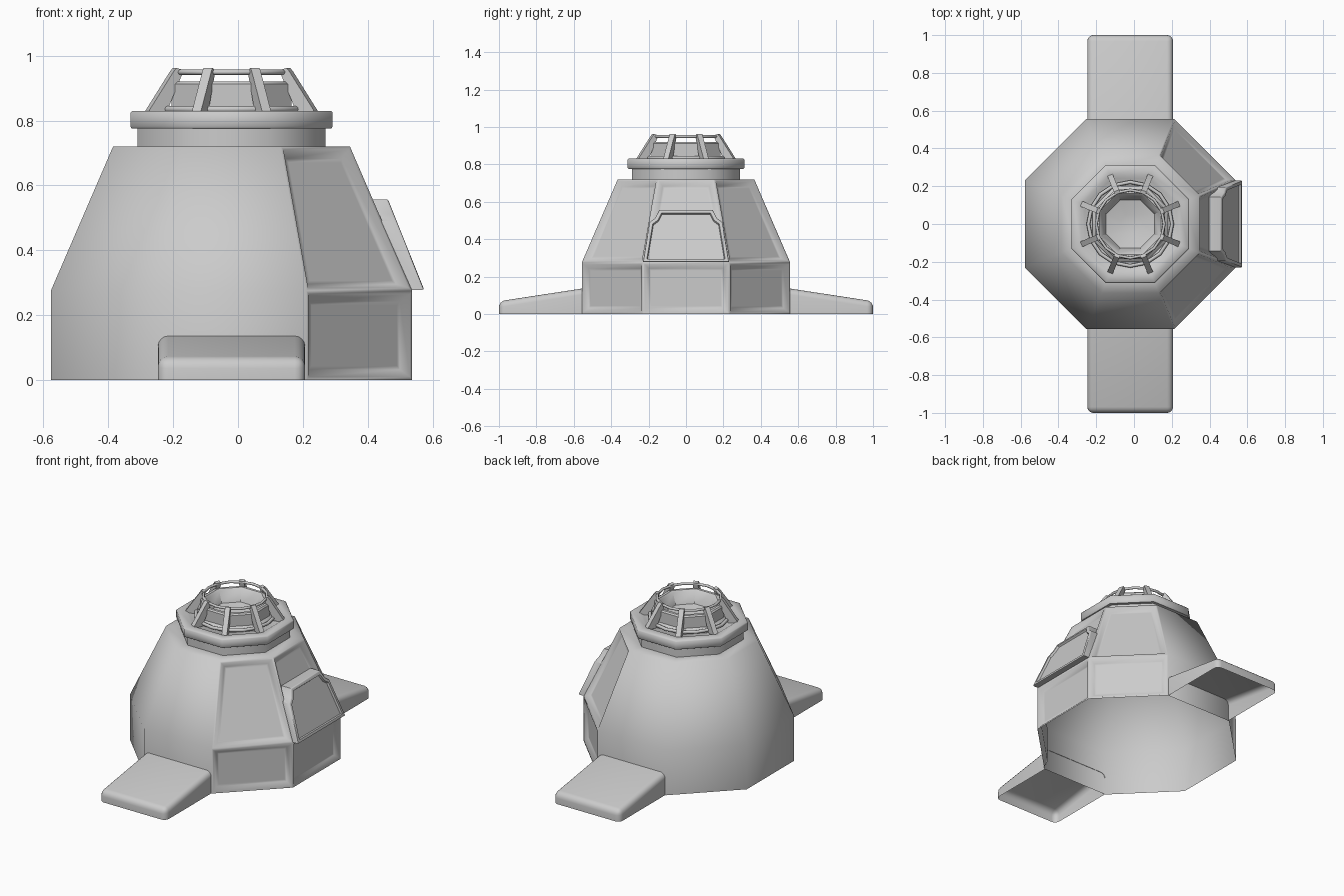
import bpy, bmesh, math
from mathutils import Vector

if "Cube" in bpy.data.objects:
    bpy.data.objects.remove(bpy.data.objects["Cube"])

grey = bpy.data.materials.new("light_grey")
grey.use_nodes = True
colour = (0.6, 0.6, 0.6, 1)
grey.diffuse_color = colour
grey.node_tree.nodes["Principled BSDF"].inputs["Base Color"].default_value = colour

CX = -0.02                      # axis of the tower
STEP = math.pi / 4


def finish(name, bm, angle=50):
    mesh = bpy.data.meshes.new(name)
    bm.to_mesh(mesh)
    bm.free()
    mesh.materials.append(grey)
    ob = bpy.data.objects.new(name, mesh)
    bpy.context.collection.objects.link(ob)
    bpy.ops.object.select_all(action='DESELECT')
    ob.select_set(True)
    bpy.context.view_layer.objects.active = ob
    bpy.ops.object.shade_smooth_by_angle(angle=math.radians(angle))


def octagon_shell(profile, cap=False):
    """Octagonal shell from (apothem, height) pairs, listed from the outside inwards."""
    bm = bmesh.new()
    rings = []
    for apothem, z in profile:
        r = apothem / math.cos(STEP / 2)
        rings.append([bm.verts.new((CX + r * math.cos((i + .5) * STEP),
                                    r * math.sin((i + .5) * STEP), z)) for i in range(8)])
    for a, b in zip(rings, rings[1:]):
        for i in range(8):
            j = (i + 1) % 8
            bm.faces.new((a[i], a[j], b[j], b[i]))
    if cap:
        bm.faces.new(rings[-1])
    bm.normal_update()
    return bm


def prism(outline, offset):
    """Extrude a planar outline of points by an offset; returns bmesh and far face."""
    bm = bmesh.new()
    face = bm.faces.new([bm.verts.new(p) for p in outline])
    ext = bmesh.ops.extrude_face_region(bm, geom=[face], use_keep_orig=True)["geom"]
    bmesh.ops.translate(bm, verts=[g for g in ext if isinstance(g, bmesh.types.BMVert)],
                        vec=offset)
    far = [g for g in ext if isinstance(g, bmesh.types.BMFace)][0]
    bmesh.ops.recalc_face_normals(bm, faces=bm.faces)
    return bm, far


# Hull shell, open underneath, with recessed panels on the three sides facing +x
bm = octagon_shell([(.557, 0), (.557, .275), (.365, .72), (.29, .72)])
panels = [f for f in bm.faces if f.normal.x > .3]
for width, depth in [(.01, 0), (.022, -.022), (.012, 0)]:
    bmesh.ops.inset_individual(bm, faces=panels, thickness=width, depth=depth,
                               use_even_offset=True)
finish("hull", bm, 70)

# Neck and rim
finish("neck", octagon_shell([(.29, .72), (.29, .776)]))
finish("rim", octagon_shell([(.29, .776), (.308, .776), (.312, .782), (.312, .824), (.306, .83),
                             (.26, .83), (.24, .818), (.17, .81)]))

# Hollow bowl on the top
finish("bowl", octagon_shell([(.2, .815), (.2, .832), (.185, .845), (.185, .912), (.178, .92),
                              (.162, .92), (.152, .91), (.128, .845), (.05, .825)], cap=True), 40)

# Cage of radial fins and two hoops
for i in range(8):
    a = (i + .5) * STEP
    side = Vector((-math.sin(a), math.cos(a), 0)) * .03
    outline = [Vector((CX + r * math.cos(a), r * math.sin(a), z)) - side / 2
               for r, z in [(.28, .82), (.28, .832), (.2, .95), (.19, .962),
                            (.172, .957), (.172, .94), (.225, .82)]]
    finish("cage_fin", prism(outline, side)[0], 30)

for name, radius, z, tube in [("upper_hoop", .18, .949, .008),
                              ("lower_hoop", .222, .835, .01)]:
    bpy.ops.mesh.primitive_torus_add(major_radius=radius, minor_radius=tube,
                                     major_segments=16, minor_segments=8,
                                     location=(CX, 0, z), rotation=(0, 0, STEP / 2))
    hoop = bpy.context.object
    hoop.name = name
    hoop.data.materials.append(grey)
    bpy.ops.object.shade_smooth_by_angle(angle=math.radians(50))

# Hatch with a raised border, leaning along the hull slope
half = [(.23, .278), (.195, .49), (.165, .512), (.142, .557)]
outline = half + [(-y, z) for y, z in reversed(half)]
bm, front = prism([(.508 - (z - .278) * .4, y, z) for y, z in outline], (.066, 0, 0))
rim_edges = list(front.edges)
bmesh.ops.inset_individual(bm, faces=[front], thickness=.018, use_even_offset=True)
bmesh.ops.inset_individual(bm, faces=[front], thickness=.004, depth=-.012,
                           use_even_offset=True)
bmesh.ops.bevel(bm, geom=rim_edges, offset=.006, segments=2, profile=.5, affect='EDGES')
finish("hatch", bm, 40)

# Sloping ramps front and back: rounded shells open underneath
for name, s in [("front_ramp", -1), ("back_ramp", 1)]:
    bm, _ = prism([(-.247, s * .555, 0), (-.247, s, 0), (-.247, s, .068),
                   (-.247, s * .555, .136)], (.454, 0, 0))
    outer = [e for e in bm.edges
             if any(v.co.z > .01 for v in e.verts) and any(abs(v.co.y) > .9 for v in e.verts)]
    bmesh.ops.bevel(bm, geom=outer, offset=.032, segments=4, profile=.5, affect='EDGES')
    bm.normal_update()
    hidden = [f for f in bm.faces if f.normal.z < -.9 or f.normal.y * s < -.9]
    bmesh.ops.delete(bm, geom=hidden, context='FACES')
    finish(name, bm, 40)
